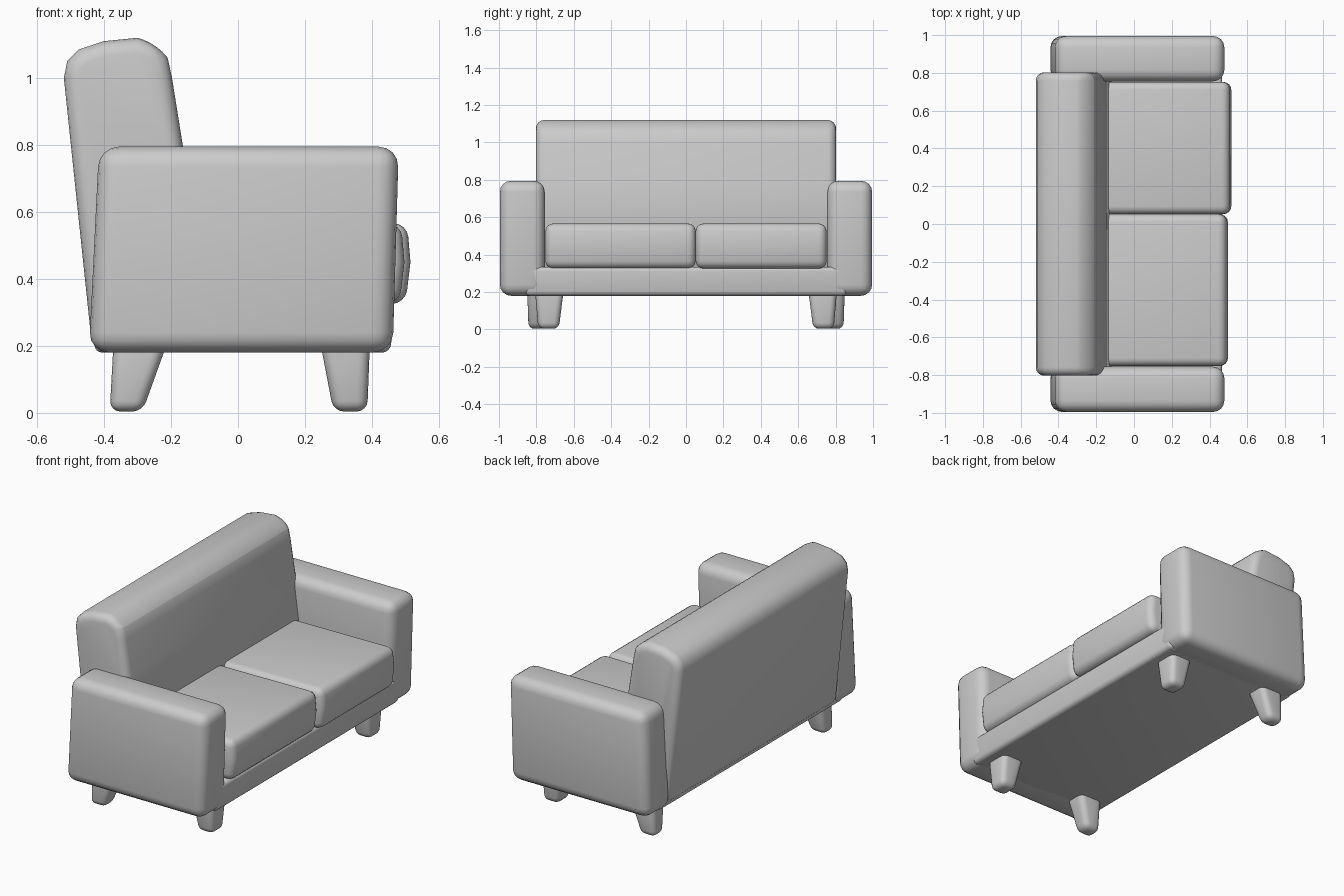
import bpy, bmesh
from mathutils import Vector

cube = bpy.data.objects.get("Cube")
if cube:
    bpy.data.objects.remove(cube)

grey = bpy.data.materials.new("plain_grey")
grey.use_nodes = True
colour = (0.6, 0.6, 0.6, 1)
grey.diffuse_color = colour
grey.node_tree.nodes["Principled BSDF"].inputs["Base Color"].default_value = colour


def finish(name, bm, bevel, segments=4):
    """Turn a bmesh into a softly rounded, smooth shaded object."""
    bmesh.ops.recalc_face_normals(bm, faces=bm.faces)
    mesh = bpy.data.meshes.new(name)
    bm.to_mesh(mesh)
    bm.free()
    mesh.materials.append(grey)
    obj = bpy.data.objects.new(name, mesh)
    bpy.context.collection.objects.link(obj)
    mod = obj.modifiers.new("rounding", "BEVEL")
    mod.width = bevel
    mod.segments = segments
    mod.limit_method = "ANGLE"
    mod.angle_limit = 0.6
    bpy.ops.object.select_all(action="DESELECT")
    obj.select_set(True)
    bpy.context.view_layer.objects.active = obj
    bpy.ops.object.modifier_apply(modifier=mod.name)
    bpy.ops.object.shade_smooth_by_angle(angle=0.7)
    return obj


def slab(name, profile, y0, y1, bevel):
    """Extrude an x-z side profile from y0 to y1."""
    bm = bmesh.new()
    face = bm.faces.new([bm.verts.new((x, y0, z)) for x, z in profile])
    new = bmesh.ops.extrude_face_region(bm, geom=[face])["geom"]
    verts = [v for v in new if isinstance(v, bmesh.types.BMVert)]
    bmesh.ops.translate(bm, verts=verts, vec=(0, y1 - y0, 0))
    return finish(name, bm, bevel)


def leg(name, top, foot, side):
    """Tapered leg; top and foot are (x0, x1, y0, y1) rectangles."""
    bm = bmesh.new()
    bmesh.ops.create_cube(bm, size=1)
    for v in bm.verts:
        rect, z = (top, 0.24) if v.co.z > 0 else (foot, 0.004)
        v.co = Vector((rect[0] if v.co.x < 0 else rect[1],
                       side * (rect[2] if v.co.y < 0 else rect[3]), z))
    return finish(name, bm, 0.032)


# Base frame under the seat
slab("base_frame", [(-0.43, 0.18), (0.455, 0.18), (0.468, 0.335), (-0.42, 0.335)],
     -0.86, 0.86, 0.025)

# Reclined backrest with a rounded crown
slab("backrest", [(-0.435, 0.19), (-0.25, 0.19), (-0.12, 0.45), (-0.165, 0.8),
                  (-0.197, 1.0), (-0.21, 1.06), (-0.24, 1.1), (-0.3, 1.12),
                  (-0.4, 1.11), (-0.475, 1.085), (-0.51, 1.05), (-0.52, 1.0)],
     -0.803, 0.803, 0.045)

# Arms and legs, mirrored to both sides
arm_profile = [(-0.445, 0.18), (0.462, 0.18), (0.48, 0.795), (-0.415, 0.795)]
for side, label in ((-1, "right"), (1, "left")):
    slab(label + "_arm", arm_profile, side * 0.755, side * 0.995, 0.06)
    leg(label + "_front_leg", (0.24, 0.395, 0.65, 0.81), (0.285, 0.386, 0.68, 0.79), side)
    leg(label + "_back_leg", (-0.37, -0.2, 0.71, 0.85), (-0.383, -0.285, 0.75, 0.842), side)

# Two seat cushions of slightly different size
for label, y0, y1, front in (("right", -0.752, 0.052, 0.497), ("left", 0.052, 0.752, 0.515)):
    slab(label + "_seat_cushion",
         [(-0.17, 0.325), (front - 0.015, 0.325), (front, 0.45), (front - 0.01, 0.567),
          (-0.17, 0.56)], y0, y1, 0.042)
